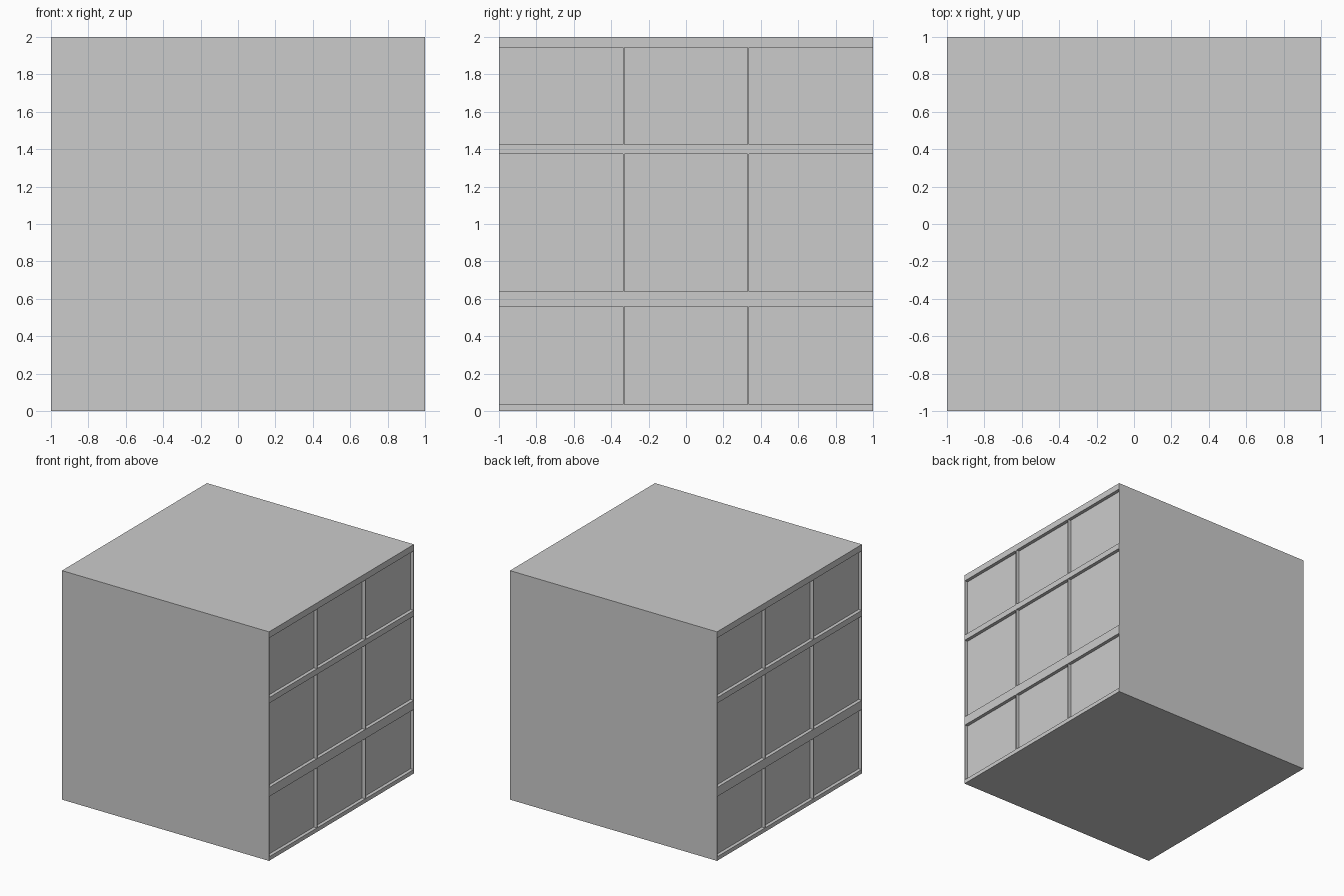
import bpy

if "Cube" in bpy.data.objects:
    bpy.data.objects.remove(bpy.data.objects["Cube"])

DEPTH = 0.03                                        # recess depth of the window panels
ROWS = [(0.035, 0.56), (0.64, 1.375), (1.425, 1.945)]  # z range of each storey
COLS = [-0.667, 0.0, 0.667]                         # y centre of each bay
HALF = 0.329                                        # half width of a bay


def box(name, lo, hi):
    bpy.ops.mesh.primitive_cube_add(size=1, location=[(a + b) / 2 for a, b in zip(lo, hi)])
    ob = bpy.context.object
    ob.name = name
    ob.scale = [b - a for a, b in zip(lo, hi)]
    bpy.ops.object.transform_apply(location=True, rotation=True, scale=True)
    return ob


# solid block of the building
body = box("building_block", (-1, -1, 0), (1, 1, 2))

# window recess cutters, three bays by three storeys on both the right and left sides
cutters = []
for side in (1, -1):
    x0, x1 = sorted((side * (1 - DEPTH), side * 1.1))
    for y in COLS:
        for z0, z1 in ROWS:
            cutters.append(box("window_cutter", (x0, y - HALF, z0), (x1, y + HALF, z1)))
bpy.ops.object.select_all(action='DESELECT')
for c in cutters:
    c.select_set(True)
bpy.context.view_layer.objects.active = cutters[0]
bpy.ops.object.join()
cutter = bpy.context.object
cutter.hide_render = True

# carve the recesses, then drop the cutter
mod = body.modifiers.new("window_recesses", 'BOOLEAN')
mod.operation = 'DIFFERENCE'
mod.solver = 'EXACT'
mod.object = cutter
bpy.ops.object.select_all(action='DESELECT')
body.select_set(True)
bpy.context.view_layer.objects.active = body
bpy.ops.object.modifier_apply(modifier=mod.name)
bpy.data.objects.remove(cutter, do_unlink=True)
